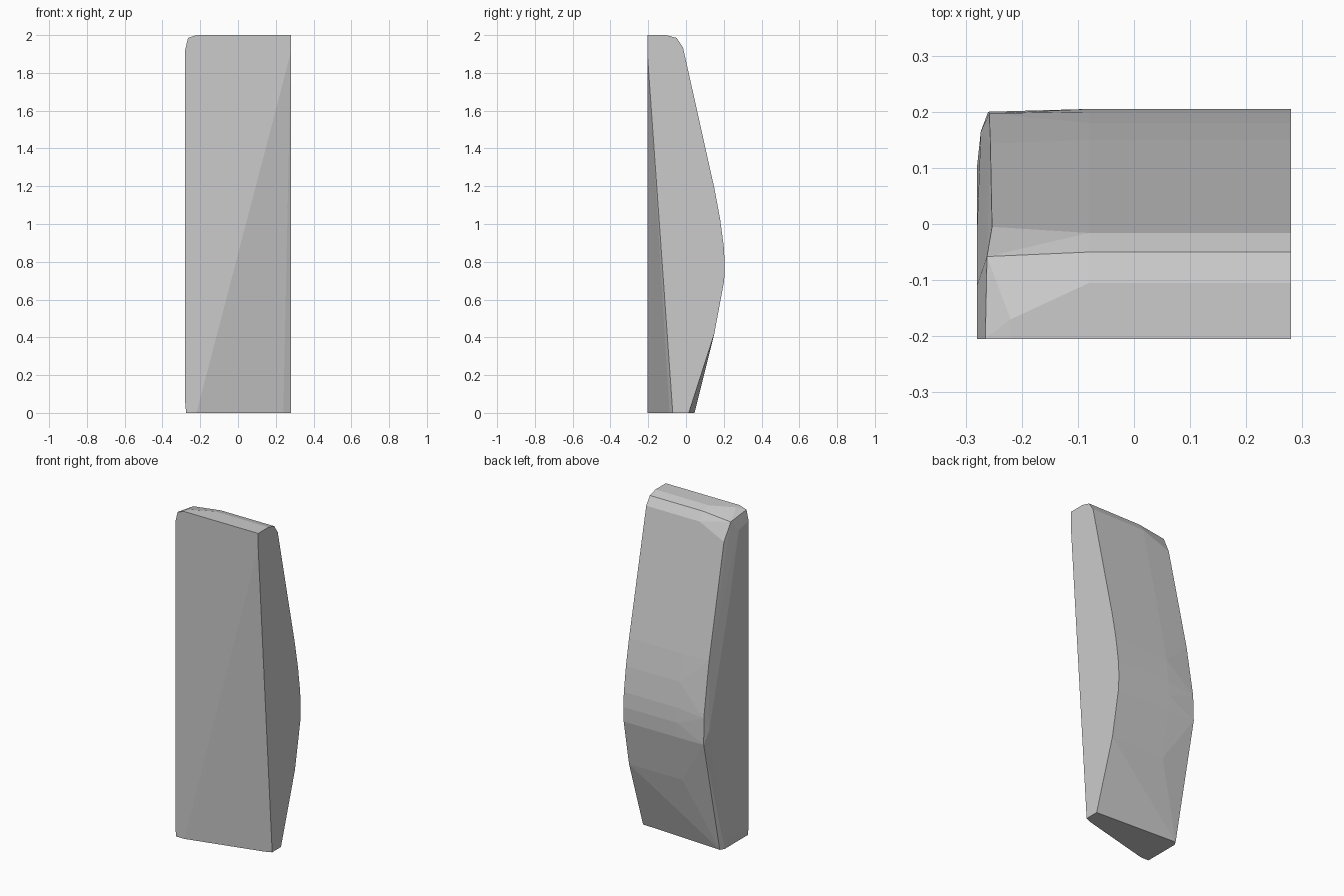
import bpy, bmesh
from math import radians

if "Cube" in bpy.data.objects:
    bpy.data.objects.remove(bpy.data.objects["Cube"])


def hull_object(name, points):
    bm = bmesh.new()
    for p in points:
        bm.verts.new(p)
    res = bmesh.ops.convex_hull(bm, input=bm.verts[:])
    loose = [v for v in bm.verts if not v.link_faces]
    bmesh.ops.delete(bm, geom=loose, context='VERTS')
    bmesh.ops.dissolve_limit(bm, angle_limit=radians(0.3),
                             verts=bm.verts[:], edges=bm.edges[:])
    bmesh.ops.recalc_face_normals(bm, faces=bm.faces[:])
    mesh = bpy.data.meshes.new(name)
    bm.to_mesh(mesh)
    bm.free()
    obj = bpy.data.objects.new(name, mesh)
    bpy.context.collection.objects.link(obj)
    return obj


# bulging back profile (y, z), swept from the right side towards the left
back = [(-0.105, 2.0), (-0.05, 1.985), (-0.016, 1.935), (0.0, 1.86),
        (0.15, 1.19), (0.18, 1.03), (0.2, 0.88), (0.205, 0.79),
        (0.202, 0.7), (0.15, 0.42)]
points = [(x, y, z) for x in (0.28, -0.08) for y, z in back]

# left rear ridge, slightly set in from the back profile
points += [(-0.22, -0.17, 2.0), (-0.262, -0.058, 1.965), (-0.253, -0.005, 1.86),
           (-0.256, 0.143, 1.19), (-0.258, 0.197, 0.86),
           (-0.26, 0.2, 0.7), (-0.26, 0.045, 0)]

# chamfer between ridge and left side
points += [(-0.273, 0.165, 0.78), (-0.275, 0.02, 0)]

# flat left side outline
points += [(-0.28, y, z) for y, z in
           [(-0.205, 1.92), (-0.11, 1.9), (-0.02, 1.5), (0.1, 0.8),
            (0.0, 0.06), (-0.205, 0.06)]]

# flat front, its rounded upper left corner and the top edge
points += [(-0.265, -0.205, 1.985), (-0.22, -0.205, 2.0), (0.28, -0.205, 2.0)]

# slanted cut at the lower right of the front, and the base
points += [(0.28, -0.205, 1.91), (-0.275, -0.205, 0), (-0.22, -0.205, 0),
           (0.24, -0.087, 0), (0.28, -0.07, 0), (0.28, 0.015, 0)]

hull_object("faceted_block", points)
